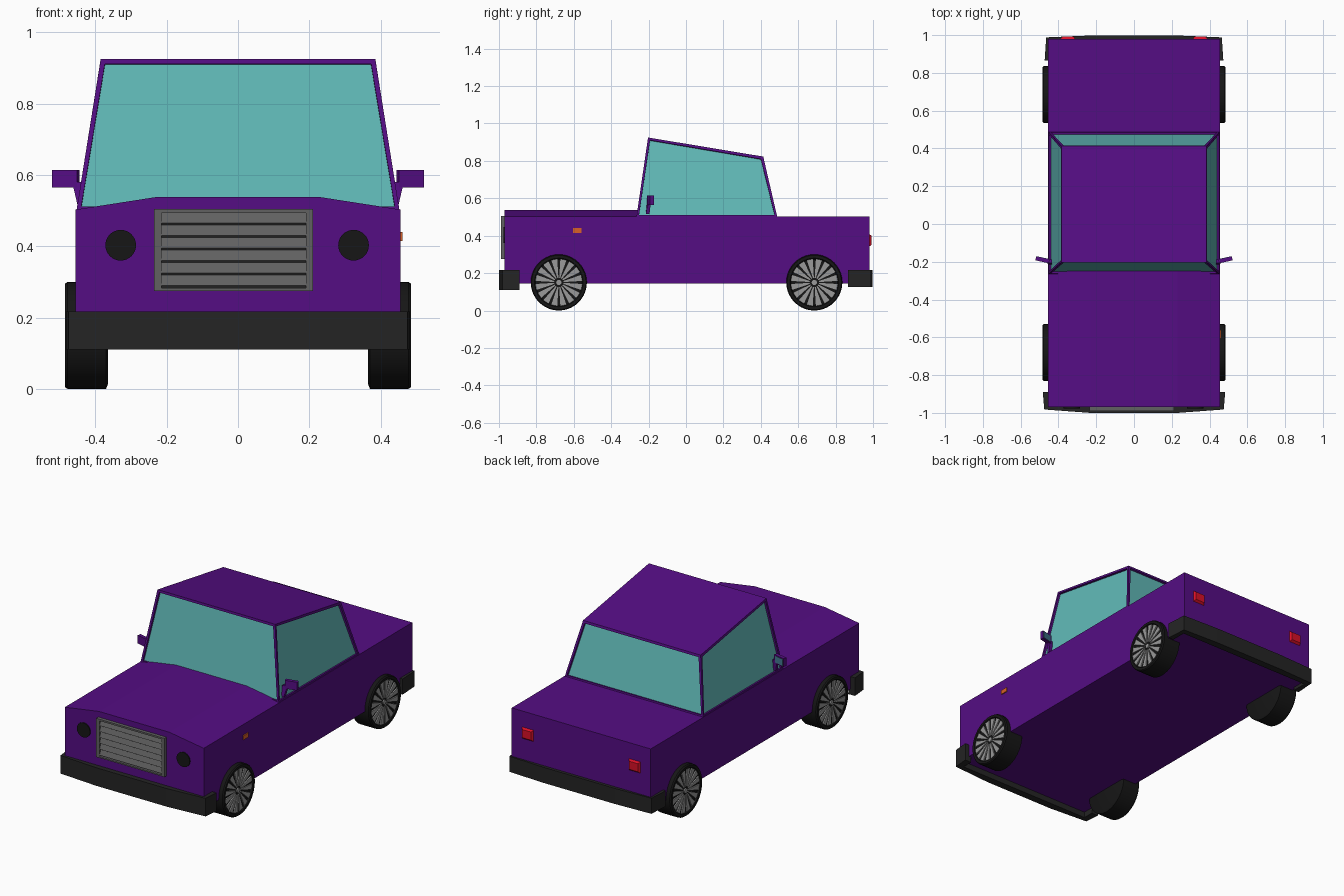
import bpy, bmesh, math
from mathutils import Vector

if "Cube" in bpy.data.objects:
    bpy.data.objects.remove(bpy.data.objects["Cube"])


def material(name, *rgba):
    m = bpy.data.materials.new(name)
    m.diffuse_color = rgba
    m.use_nodes = True
    m.node_tree.nodes["Principled BSDF"].inputs["Base Color"].default_value = m.diffuse_color
    return m


PAINT = material("purple_paint", 0.09, 0.004, 0.23, 1)
GLASS = material("window_glass", 0.12, 0.49, 0.48, 0.6)
BLACK = material("black_rubber", 0.008, 0.008, 0.008, 1)
TRIM = material("dark_trim", 0.018, 0.018, 0.018, 1)
GREY = material("grille_grey", 0.12, 0.12, 0.12, 1)
RIM = material("wheel_grey", 0.32, 0.32, 0.32, 1)
RED = material("red_lens", 0.7, 0.005, 0.02, 1)
ORANGE = material("orange_lens", 0.7, 0.12, 0.02, 1)
MIRROR = material("mirror_glass", 0.06, 0.2, 0.3, 1)


def finish(name, bm, mat, smooth=False):
    me = bpy.data.meshes.new(name)
    bm.to_mesh(me)
    bm.free()
    me.materials.append(mat)
    ob = bpy.data.objects.new(name, me)
    bpy.context.collection.objects.link(ob)
    if smooth:
        bpy.ops.object.select_all(action='DESELECT')
        ob.select_set(True)
        bpy.context.view_layer.objects.active = ob
        bpy.ops.object.shade_smooth_by_angle(angle=math.radians(30))
    return ob


def add_loft(bm, a, b):
    """Solid between two matching outlines."""
    va = [bm.verts.new(p) for p in a]
    vb = [bm.verts.new(p) for p in b]
    n = len(va)
    faces = [bm.faces.new(va), bm.faces.new(vb)]
    for i in range(n):
        j = (i + 1) % n
        faces.append(bm.faces.new((va[i], va[j], vb[j], vb[i])))
    bmesh.ops.recalc_face_normals(bm, faces=faces)
    return faces


def loft(name, a, b, mat, smooth=False):
    bm = bmesh.new()
    add_loft(bm, a, b)
    return finish(name, bm, mat, smooth)


def rect(x0, x1, z0, z1, y):
    return [(x0, y, z0), (x1, y, z0), (x1, y, z1), (x0, y, z1)]


def box(name, x0, x1, y0, y1, z0, z1, mat):
    return loft(name, rect(x0, x1, z0, z1, y0), rect(x0, x1, z0, z1, y1), mat)


# Body and creased bonnet
box("body", -0.455, 0.455, -0.97, 0.98, 0.144, 0.503, PAINT)
bonnet = [(-0.455, 0.5), (0.455, 0.5), (0.455, 0.503), (0.23, 0.538), (-0.23, 0.538), (-0.455, 0.503)]
loft("bonnet", [(x, -0.97, z) for x, z in bonnet], [(x, -0.25, z) for x, z in bonnet], PAINT)

# Cabin shell with recessed window openings
base = [(-0.453, -0.265, 0.5), (0.453, -0.265, 0.5), (0.453, 0.488, 0.5), (-0.453, 0.488, 0.5)]
roof = [(-0.385, -0.203, 0.925), (0.385, -0.203, 0.925), (0.385, 0.413, 0.823), (-0.385, 0.413, 0.823)]
bm = bmesh.new()
faces = add_loft(bm, base, roof)
panes = faces[2:]
bmesh.ops.inset_individual(bm, faces=panes, thickness=0.018)
bmesh.ops.inset_individual(bm, faces=panes, thickness=0.0005, depth=-0.012)
outlines = [[v.co.copy() for v in f.verts] for f in panes]
bmesh.ops.delete(bm, geom=panes + [faces[0]], context='FACES_ONLY')
finish("cabin", bm, PAINT)

# Window panes
for name, pts in zip(("windscreen", "right_window", "rear_window", "left_window"), outlines):
    bm = bmesh.new()
    bm.faces.new([bm.verts.new(p) for p in pts])
    finish(name, bm, GLASS)

# Wrap-around bumpers
def bumper(name, s, end, corner, mid, z0, z1, w):
    half = [(0.23, mid), (w, corner), (w + 0.008, end), (0.44, end), (0.44, 0.955)]
    plan = half + [(-x, y) for x, y in reversed(half)]
    loft(name, [(x, s * y, z0) for x, y in plan], [(x, s * y, z1) for x, y in plan], TRIM)


bumper("front_bumper", -1, 0.89, 0.982, 1.0, 0.11, 0.217, 0.475)
bumper("rear_bumper", 1, 0.865, 0.988, 0.998, 0.125, 0.217, 0.465)

# Grille: frame bars, backing and tilted slats
gx0, gx1, gz0, gz1 = -0.235, 0.211, 0.275, 0.504
bm = bmesh.new()
for x0, x1, z0, z1, y in ((gx0, gx0 + 0.02, gz0, gz1, -0.99), (gx1 - 0.02, gx1, gz0, gz1, -0.99),
                          (gx0, gx1, gz0, gz0 + 0.008, -0.99), (gx0, gx1, gz1 - 0.01, gz1, -0.99),
                          (gx0, gx1, gz0, gz1, -0.973)):
    add_loft(bm, rect(x0, x1, z0, z1, y), rect(x0, x1, z0, z1, -0.968))
finish("grille_frame", bm, GREY)
bm = bmesh.new()
for i in range(6):
    z = 0.284 + i * 0.035
    tri = [(-0.972, z), (-0.988, z + 0.006), (-0.976, z + 0.034), (-0.972, z + 0.034)]
    add_loft(bm, [(gx0 + 0.02, y, h) for y, h in tri], [(gx1 - 0.02, y, h) for y, h in tri])
finish("grille_slats", bm, GREY)

# Headlights
for side, cx in (("left", -0.329), ("right", 0.324)):
    ring = [(cx + 0.043 * math.cos(a), 0.403 + 0.043 * math.sin(a))
            for a in (math.tau * i / 32 for i in range(32))]
    loft(side + "_headlight", [(x, -0.976, z) for x, z in ring], [(x, -0.965, z) for x, z in ring], BLACK)

# Marker lamp on the right wing only
box("side_marker", 0.45, 0.461, -0.605, -0.56, 0.415, 0.44, ORANGE)

# Tail lights and door mirrors
for side, s in (("left", -1), ("right", 1)):
    loft(side + "_tail_light", rect(s * 0.31, s * 0.39, 0.34, 0.41, 0.978),
         rect(s * 0.32, s * 0.38, 0.352, 0.4, 0.992), RED)
    plan = [(0.452, -0.208), (0.522, -0.192), (0.518, -0.172), (0.445, -0.188)]
    loft(side + "_mirror_housing", [(s * x, y, 0.565) for x, y in plan],
         [(s * x, y, 0.614) for x, y in plan], PAINT)
    loft(side + "_mirror_arm", [(s * x, y, 0.515) for x, y in ((0.435, -0.215), (0.45, -0.215), (0.45, -0.195), (0.435, -0.195))],
         [(s * x, y, 0.58) for x, y in ((0.435, -0.208), (0.465, -0.204), (0.465, -0.188), (0.435, -0.188))], PAINT)
    loft(side + "_mirror_glass",
         [(s * x, y, z) for x, y, z in ((0.455, -0.187, 0.57), (0.513, -0.174, 0.57), (0.513, -0.174, 0.609), (0.455, -0.187, 0.609))],
         [(s * x, y, z) for x, y, z in ((0.455, -0.184, 0.57), (0.513, -0.171, 0.57), (0.513, -0.171, 0.609), (0.455, -0.184, 0.609))], MIRROR)


# Wheels: turned tyre with a dished face and wedge spokes
def wheel(name, s, cy):
    cz, r = 0.15, 0.15
    def at(x, rad, a):
        return Vector((s * x, cy + rad * math.cos(a), cz + rad * math.sin(a)))
    bm = bmesh.new()
    n = 40
    profile = [(0.364, 0.135), (0.37, r), (0.478, r), (0.485, 0.145), (0.485, 0.13), (0.474, 0.124)]
    rings = [[bm.verts.new(at(x, rad, math.tau * i / n)) for i in range(n)] for x, rad in profile]
    for a, b in zip(rings, rings[1:]):
        for i in range(n):
            bm.faces.new((a[i], a[i - 1], b[i - 1], b[i]))
    bm.faces.new(rings[0])
    bm.faces.new(rings[-1])
    bmesh.ops.recalc_face_normals(bm, faces=bm.faces[:])
    finish(name + "_tyre", bm, BLACK, smooth=True)
    bm = bmesh.new()
    for i in range(16):
        a = math.tau * (i + 0.5) / 16
        wedge = [(0.025, a - 0.11), (0.126, a - 0.13), (0.126, a + 0.13), (0.025, a + 0.11)]
        add_loft(bm, [at(0.473, *p) for p in wedge], [at(0.481, *p) for p in wedge])
    cap = [(0.014, math.tau * i / 16) for i in range(16)]
    add_loft(bm, [at(0.473, *p) for p in cap], [at(0.481, *p) for p in cap])
    finish(name + "_spokes", bm, RIM)


for end, cy in (("front", -0.68), ("rear", 0.686)):
    for side, s in (("left", -1), ("right", 1)):
        wheel(end + "_" + side + "_wheel", s, cy)
